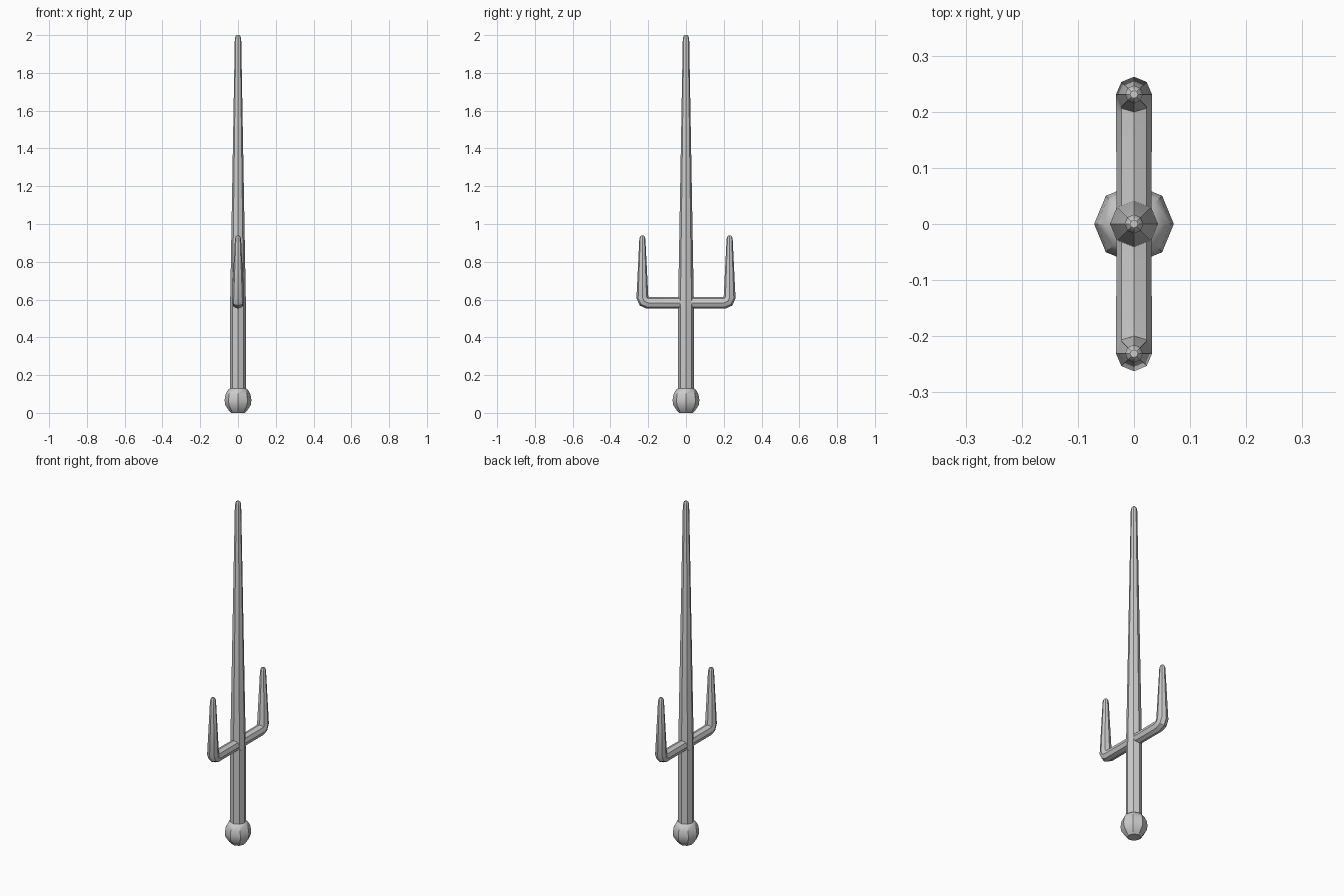
import bpy, bmesh
from math import cos, sin, pi, radians
from mathutils import Vector

if "Cube" in bpy.data.objects:
    bpy.data.objects.remove(bpy.data.objects["Cube"])

SIDES = 8


def sweep(name, stations):
    """Octagonal tube in the YZ plane; stations are (y, z, radius)."""
    bm = bmesh.new()
    pts = [Vector((0, y, z)) for y, z, _ in stations]
    side = Vector((1, 0, 0))
    rings = []
    for i, (p, s) in enumerate(zip(pts, stations)):
        a = pts[max(i - 1, 0)]
        b = pts[min(i + 1, len(pts) - 1)]
        t_in = (p - a).normalized()
        t_out = (b - p).normalized()
        normal = (t_in + t_out).normalized().cross(side)
        rings.append([bm.verts.new(p + s[2] * (cos(k * 2 * pi / SIDES) * side
                                               + sin(k * 2 * pi / SIDES) * normal))
                      for k in range(SIDES)])
    for r0, r1 in zip(rings, rings[1:]):
        for k in range(SIDES):
            n = (k + 1) % SIDES
            bm.faces.new((r0[k], r0[n], r1[n], r1[k]))
    bm.faces.new(rings[0])
    bm.faces.new(rings[-1])
    bmesh.ops.recalc_face_normals(bm, faces=bm.faces)
    mesh = bpy.data.meshes.new(name)
    bm.to_mesh(mesh)
    bm.free()
    obj = bpy.data.objects.new(name, mesh)
    bpy.context.collection.objects.link(obj)
    bpy.ops.object.select_all(action='DESELECT')
    obj.select_set(True)
    bpy.context.view_layer.objects.active = obj
    bpy.ops.object.shade_smooth_by_angle(angle=radians(30))
    return obj


# Rounded pommel at the base
sweep("pommel", [(0, 0.0, 0.036), (0, 0.012, 0.048), (0, 0.042, 0.068),
                 (0, 0.068, 0.071), (0, 0.098, 0.066), (0, 0.122, 0.053),
                 (0, 0.13, 0.042)])

# Straight grip
sweep("handle", [(0, 0.10, 0.043), (0, 0.56, 0.043)])

# Long tapering blade with a blunt tip
sweep("blade", [(0, 0.56, 0.042), (0, 1.98, 0.017), (0, 1.994, 0.013),
                (0, 2.0, 0.007)])

# Pair of curved side prongs
for sign, label in ((1, "right"), (-1, "left")):
    path = [(0.0, 0.583, 0.031), (0.202, 0.583, 0.032), (0.222, 0.591, 0.032),
            (0.231, 0.612, 0.032), (0.231, 0.922, 0.016),
            (0.231, 0.934, 0.012), (0.231, 0.939, 0.007)]
    sweep(label + "_prong", [(sign * y, z, r) for y, z, r in path])
